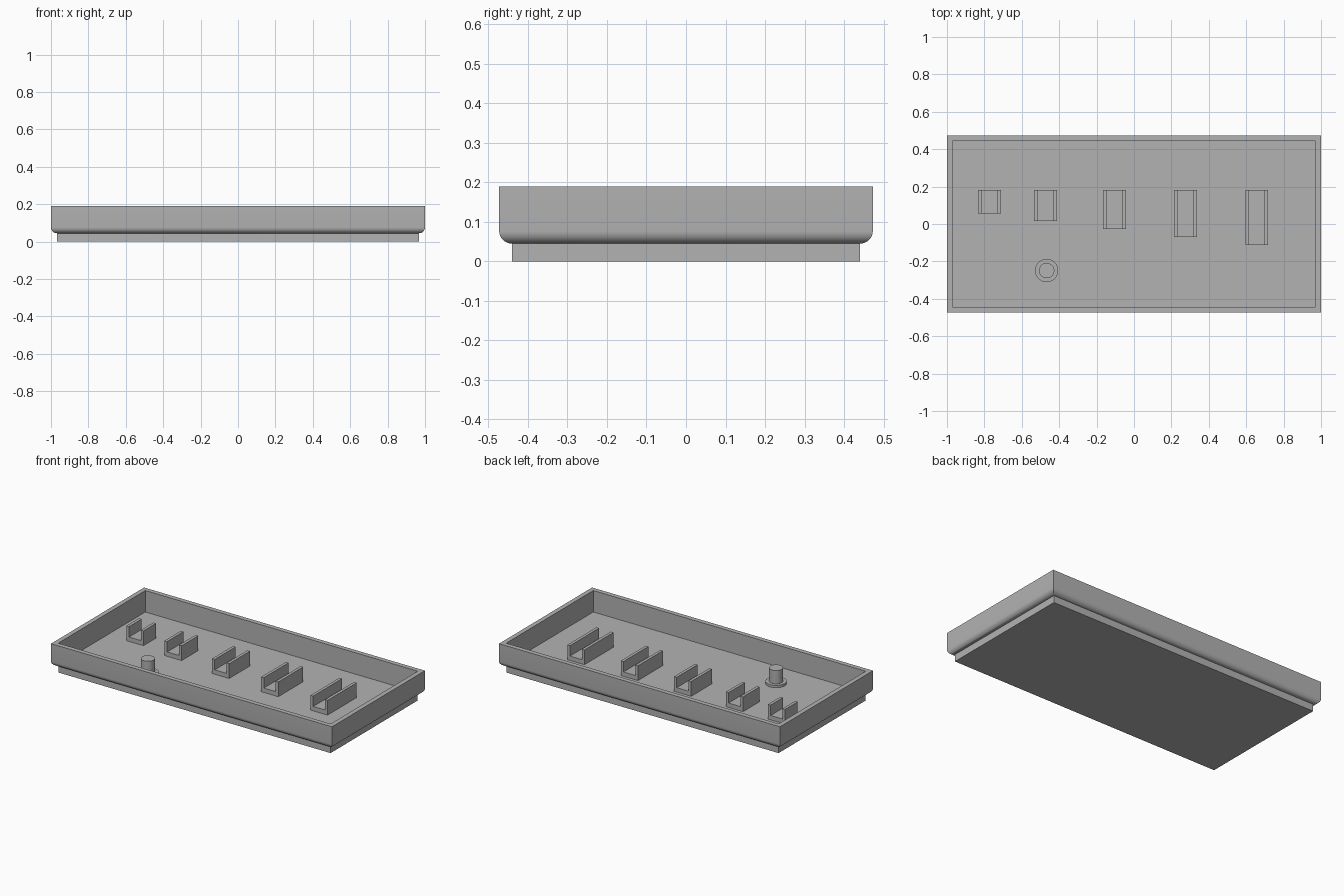
import bpy, bmesh, math

if "Cube" in bpy.data.objects:
    bpy.data.objects.remove(bpy.data.objects["Cube"])

grey = bpy.data.materials.new("plain grey")
grey.diffuse_color = (0.45, 0.45, 0.45, 1)
grey.use_nodes = True
grey.node_tree.nodes["Principled BSDF"].inputs["Base Color"].default_value = grey.diffuse_color


def finish(name, bm):
    bmesh.ops.recalc_face_normals(bm, faces=bm.faces)
    mesh = bpy.data.meshes.new(name)
    bm.to_mesh(mesh)
    bm.free()
    mesh.materials.append(grey)
    obj = bpy.data.objects.new(name, mesh)
    bpy.context.collection.objects.link(obj)
    return obj


def smooth(obj, angle):
    bpy.ops.object.select_all(action='DESELECT')
    obj.select_set(True)
    bpy.context.view_layer.objects.active = obj
    bpy.ops.object.shade_smooth_by_angle(angle=math.radians(angle))


def loft(name, rings):
    """Join a stack of rings of points, capping the first and last."""
    bm = bmesh.new()
    loops = [[bm.verts.new(p) for p in ring] for ring in rings]
    n = len(loops[0])
    for a, b in zip(loops, loops[1:]):
        for i in range(n):
            j = (i + 1) % n
            bm.faces.new((a[i], a[j], b[j], b[i]))
    bm.faces.new(loops[0])
    bm.faces.new(loops[-1])
    return finish(name, bm)


def rect(inset, z):
    x, y = 1 - inset, 0.473 - inset
    return [(-x, -y, z), (x, -y, z), (x, y, z), (-x, y, z)]


def circle(r, z, cx, cy, n=48):
    return [(cx + r * math.cos(2 * math.pi * i / n),
             cy + r * math.sin(2 * math.pi * i / n), z) for i in range(n)]


# Tray: stepped base, rounded lower edge, straight wall, rim and sunken floor
FLOOR, RIM, STEP, R = 0.052, 0.19, 0.045, 0.032
profile = [(R, 0), (R, STEP)]
for k in range(1, 9):
    a = math.pi / 2 * k / 8
    profile.append((R - R * math.sin(a), STEP + R - R * math.cos(a)))
profile += [(0, RIM), (0.03, RIM), (0.03, FLOOR)]
tray = loft("tray", [rect(i, z) for i, z in profile])
smooth(tray, 30)

# Row of U-shaped channels, each longer than the last
BACK, HALF, WALL, TOP, BED = 0.183, 0.061, 0.019, 0.147, 0.08
inner = HALF - WALL
section = [(-HALF, FLOOR), (HALF, FLOOR), (HALF, TOP), (inner, TOP),
           (inner, BED), (-inner, BED), (-inner, TOP), (-HALF, TOP)]
channels = [(-0.773, 0.056), (-0.473, 0.015), (-0.104, -0.028),
            (0.275, -0.07), (0.656, -0.113)]
for n, (cx, front) in enumerate(channels, 1):
    loft(f"channel_{n}", [[(cx + x, y, z) for x, z in section]
                          for y in (front, BACK)])

# Round post with a flange at its foot
px, py = -0.467, -0.249
post = loft("post", [circle(r, z, px, py) for r, z in
                     [(0.062, FLOOR), (0.062, 0.067), (0.041, 0.067), (0.041, 0.153)]])
smooth(post, 30)
